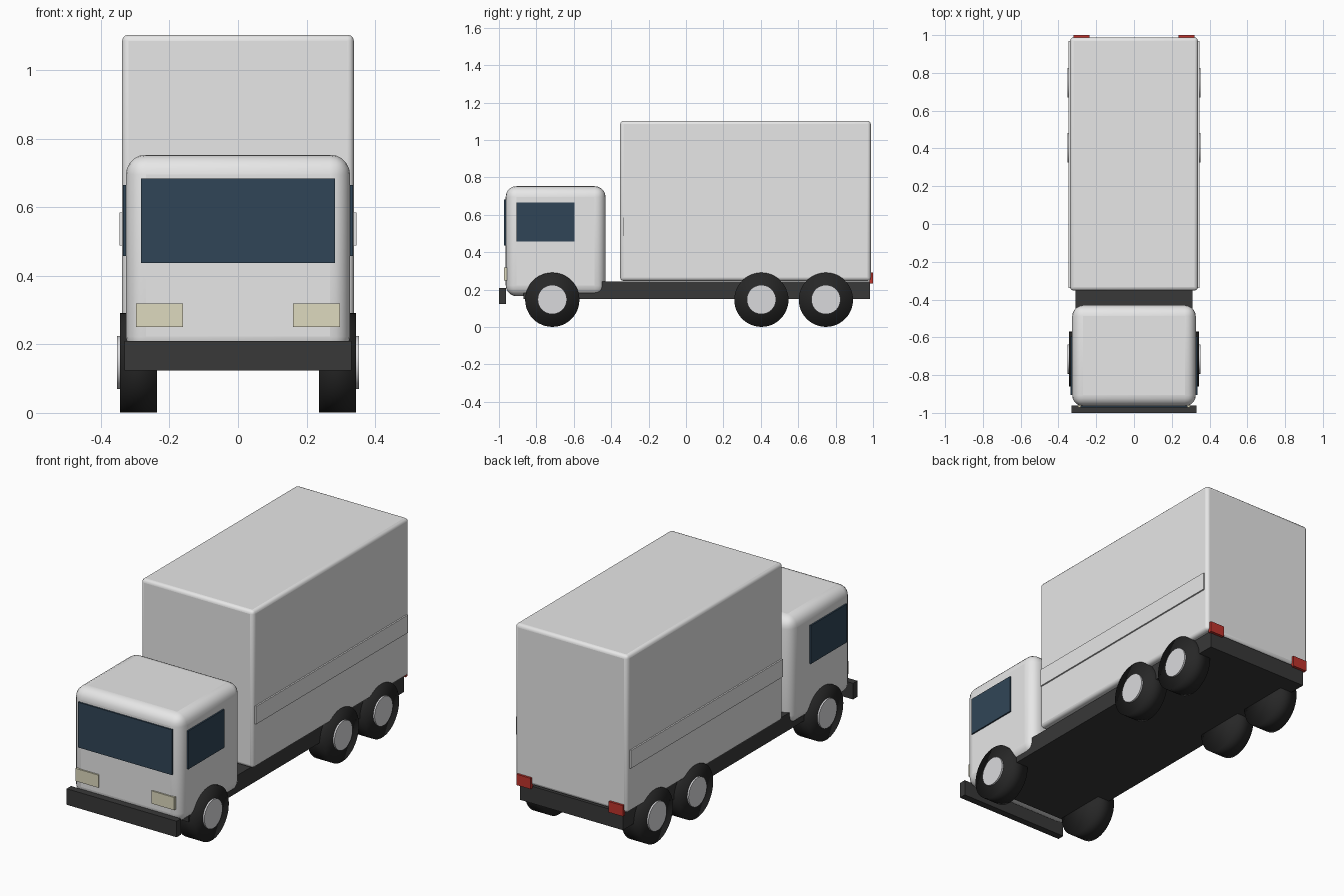
import bpy
import math

old = bpy.data.objects.get("Cube")
if old:
    bpy.data.objects.remove(old, do_unlink=True)


def material(name, r, g, b):
    m = bpy.data.materials.new(name)
    m.use_nodes = True
    m.diffuse_color = (r, g, b, 1)
    bsdf = m.node_tree.nodes["Principled BSDF"]
    bsdf.inputs["Base Color"].default_value = (r, g, b, 1)
    bsdf.inputs["Roughness"].default_value = 0.6
    return m


white = material("white_paint", 0.8, 0.8, 0.8)
dark = material("dark_frame", 0.04, 0.04, 0.04)
rubber = material("black_rubber", 0.02, 0.02, 0.02)
metal = material("hub_metal", 0.7, 0.7, 0.72)
glass = material("blue_glass", 0.03, 0.06, 0.095)
cream = material("lamp_cream", 0.73, 0.7, 0.52)
red = material("lamp_red", 0.52, 0.033, 0.025)


def box(name, xs, ys, zs, mat, bevel=0, segments=4):
    """Box between the given limits, optionally with rounded edges."""
    spans = (xs, ys, zs)
    bpy.ops.mesh.primitive_cube_add(size=1, location=[(a + b) / 2 for a, b in spans])
    ob = bpy.context.object
    ob.name = name
    ob.scale = [b - a for a, b in spans]
    bpy.ops.object.transform_apply(location=False, rotation=False, scale=True)
    ob.data.materials.append(mat)
    if bevel:
        mod = ob.modifiers.new("rounded_edges", "BEVEL")
        mod.width = bevel
        mod.segments = segments
        bpy.ops.object.shade_smooth_by_angle(angle=math.radians(40))
    return ob


def disc(name, side, x0, x1, y, z, radius, mat):
    """Cylinder along x on one side of the truck."""
    bpy.ops.mesh.primitive_cylinder_add(
        vertices=48, radius=radius, depth=x1 - x0,
        location=(side * (x0 + x1) / 2, y, z), rotation=(0, math.pi / 2, 0))
    ob = bpy.context.object
    ob.name = name
    ob.data.materials.append(mat)
    return ob


# Main bodies
box("chassis", (-0.31, 0.31), (-0.87, 0.985), (0.15, 0.243), dark)
box("cargo_box", (-0.338, 0.338), (-0.352, 0.988), (0.247, 1.103), white, 0.018, 3)
box("cab", (-0.327, 0.327), (-0.964, -0.43), (0.165, 0.753), white, 0.058, 5)
box("front_bumper", (-0.331, 0.331), (-1.0, -0.962), (0.123, 0.21), dark)
box("windshield", (-0.283, 0.283), (-0.972, -0.9625), (0.437, 0.683), glass)

# Parts repeated on both sides
for side, label in ((1, "left"), (-1, "right")):
    def span(a, b):
        return tuple(sorted((side * a, side * b)))

    box(f"{label}_side_window", span(0.3255, 0.335), (-0.905, -0.595), (0.457, 0.665), glass)
    box(f"{label}_side_rail", span(0.33, 0.346), (-0.338, 0.968), (0.488, 0.585), white)
    box(f"{label}_headlight", span(0.16, 0.297), (-0.972, -0.95), (0.25, 0.319), cream)
    box(f"{label}_tail_light", span(0.235, 0.32), (0.98, 1.0), (0.233, 0.292), red)

    for axle, y in (("front", -0.715), ("middle", 0.403), ("rear", 0.748)):
        disc(f"{label}_{axle}_tyre", side, 0.237, 0.344, y, 0.146, 0.145, rubber)
        bpy.ops.object.shade_smooth()
        disc(f"{label}_{axle}_hub", side, 0.33, 0.353, y, 0.147, 0.078, metal)
        bpy.ops.object.shade_smooth_by_angle(angle=math.radians(40))
